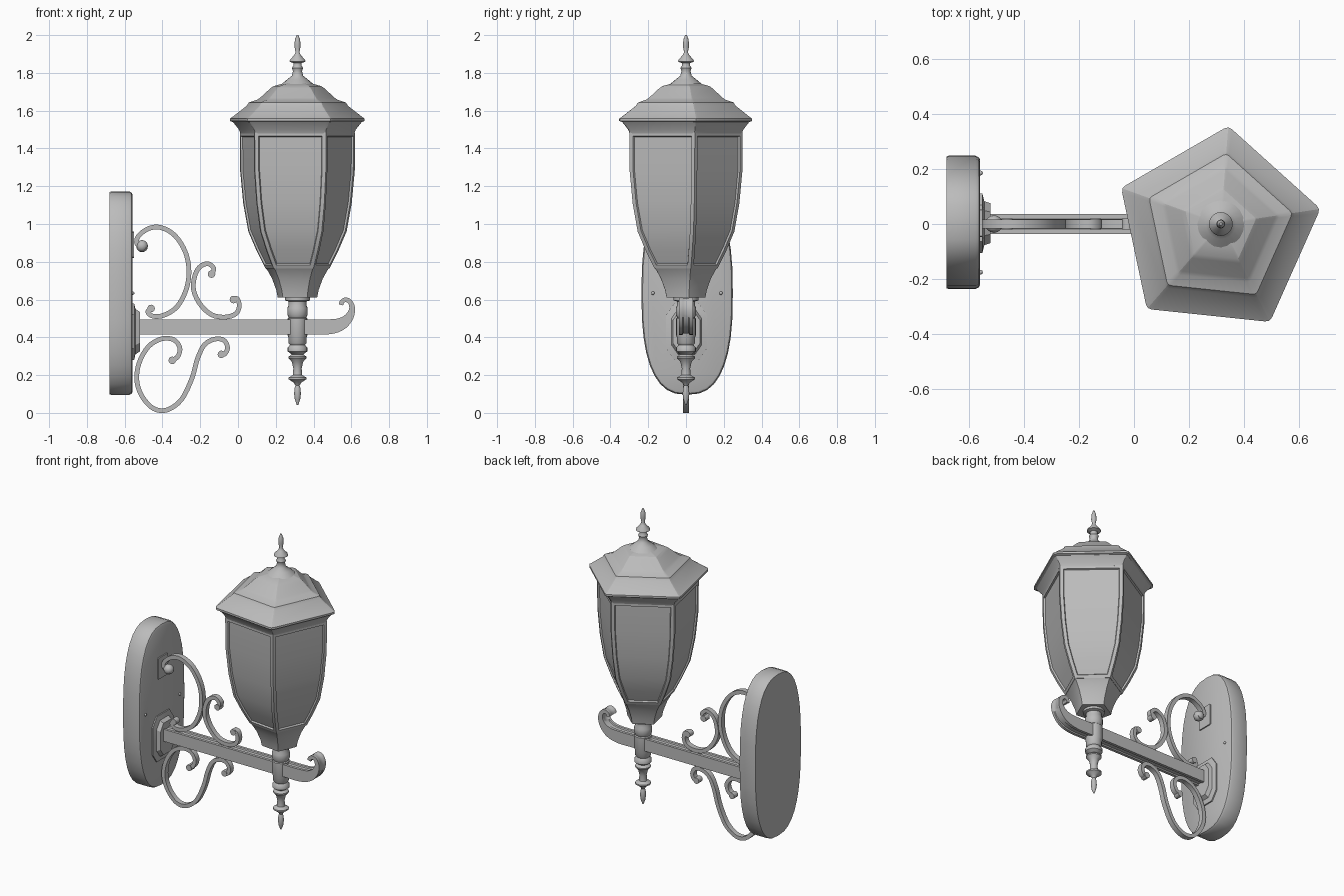
import bpy, bmesh, math
from mathutils import Vector

if "Cube" in bpy.data.objects:
    bpy.data.objects.remove(bpy.data.objects["Cube"])

grey = bpy.data.materials.new("grey metal")
grey.diffuse_color = (0.5, 0.5, 0.5, 1)
grey.use_nodes = True
grey.node_tree.nodes["Principled BSDF"].inputs["Base Color"].default_value = grey.diffuse_color
AX = 0.315  # lantern axis in x


def finish(name, bm, angle=30):
    bmesh.ops.recalc_face_normals(bm, faces=bm.faces[:])
    me = bpy.data.meshes.new(name)
    bm.to_mesh(me)
    bm.free()
    me.materials.append(grey)
    me.shade_smooth()
    me.set_sharp_from_angle(angle=math.radians(angle))
    ob = bpy.data.objects.new(name, me)
    bpy.context.collection.objects.link(ob)
    return ob


def loft(rings):
    """Skin closed rings of equal length and cap both ends."""
    bm = bmesh.new()
    vs = [[bm.verts.new(p) for p in r] for r in rings]
    n = len(rings[0])
    for a, b in zip(vs, vs[1:]):
        for j in range(n):
            bm.faces.new((a[j], a[(j + 1) % n], b[(j + 1) % n], b[j]))
    bm.faces.new(vs[0])
    bm.faces.new(vs[-1])
    bmesh.ops.recalc_face_normals(bm, faces=bm.faces[:])
    bm.faces.ensure_lookup_table()
    return bm


def pent(half, z, round_=0.0):
    """Turned pentagon, its bounding box centred on the lantern axis."""
    r = half / 0.945
    ps = []
    for k in range(5):
        a = math.radians(12 + 72 * k)
        ps.append(Vector((AX + r * (math.cos(a) - 0.033), r * (math.sin(a) - 0.064), z)))
    if not round_:
        return ps
    out = []
    for k, p in enumerate(ps):
        a, b = p.lerp(ps[k - 1], round_), p.lerp(ps[(k + 1) % 5], round_)
        out += [a, (a + b) / 4 + p / 2, b]
    return out


def lathe(name, profile, n=20):
    rings = [[(AX + r * math.cos(t * math.tau / n), r * math.sin(t * math.tau / n), z)
              for t in range(n)] for r, z in profile]
    return finish(name, loft(rings), 40)


def smooth_path(pts, sub=4):
    """Catmull-Rom through points of any dimension."""
    P = [Vector(p) for p in pts]
    P = [2 * P[0] - P[1]] + P + [2 * P[-1] - P[-2]]
    out = []
    for i in range(1, len(P) - 2):
        a, b, c, d = P[i - 1:i + 3]
        for s in range(sub):
            t = s / sub
            out.append(0.5 * (2 * b + (c - a) * t + (2 * a - 5 * b + 4 * c - d) * t * t
                              + (3 * b - a - 3 * c + d) * t ** 3))
    return out + [P[-2]]


def ribbon(name, pts, section):
    """Sweep section(w) -> [(normal offset, y)] along (x, z, half width) points."""
    path = smooth_path(pts)
    rings = []
    for i, p in enumerate(path):
        d = path[min(i + 1, len(path) - 1)] - path[max(i - 1, 0)]
        nrm = Vector((-d[1], d[0])).normalized()
        rings.append([(p[0] + nrm.x * o, y, p[1] + nrm.y * o) for o, y in section(p[2])])
    return finish(name, loft(rings), 40)


def scroll(name, pts, tips=(0.02, 0.02)):
    ribbon(name, [(x, z, 0.0125) for x, z in pts],
           lambda w: [(w, -0.017), (w, 0.017), (-w, 0.017), (-w, -0.017)])
    for k, r in zip((0, -1), tips):  # rolled ends
        x, z = pts[k]
        rings = [[(x + r * math.cos(t * math.tau / 12), y, z + r * math.sin(t * math.tau / 12))
                  for t in range(12)] for y in (-0.02, 0.02)]
        finish(name + "_tip", loft(rings), 40)


# lantern roof: cove, rim and three stepped tiers
roof = [(0.28, 1.47), (0.305, 1.48), (0.313, 1.50), (0.345, 1.54), (0.361, 1.545), (0.361, 1.558),
        (0.35, 1.565), (0.272, 1.625), (0.26, 1.643), (0.215, 1.658), (0.2, 1.668), (0.145, 1.718),
        (0.128, 1.73), (0.06, 1.748)]
finish("lantern_roof", loft([pent(h, z, 0.04) for h, z in roof]), 20)

# lantern body with a sunken panel on each side
body = [(0.17, 0.765), (0.215, 0.855), (0.26, 0.96), (0.287, 1.11), (0.303, 1.28), (0.305, 1.485)]
bm = loft([pent(h, z) for h, z in body])
sides = bm.faces[:5 * (len(body) - 1)]
for j in range(5):
    bmesh.ops.inset_region(bm, faces=sides[j::5], thickness=0.02, use_even_offset=True,
                           use_boundary=True)
    bmesh.ops.inset_region(bm, faces=sides[j::5], thickness=0.004, depth=-0.01,
                           use_even_offset=True, use_boundary=True)
finish("lantern_body", bm, 25)

# flared neck under the body
neck = [(0.105, 0.61), (0.113, 0.65), (0.135, 0.71), (0.16, 0.755), (0.172, 0.77), (0.172, 0.78)]
finish("lantern_neck", loft([pent(h, z, 0.03) for h, z in neck]))

# turned finial on top and turned stem below
lathe("top_finial", [(0.085, 1.74), (0.055, 1.765), (0.03, 1.785), (0.024, 1.81), (0.03, 1.825),
                     (0.022, 1.838), (0.022, 1.852), (0.043, 1.86), (0.04, 1.87), (0.018, 1.893),
                     (0.01, 1.91), (0.016, 1.94), (0.014, 1.975), (0.005, 2.0)])
lathe("stem", [(0.004, 0.043), (0.014, 0.07), (0.018, 0.1), (0.016, 0.13), (0.011, 0.145),
               (0.02, 0.16), (0.047, 0.178), (0.047, 0.187), (0.025, 0.2), (0.022, 0.235),
               (0.03, 0.27), (0.047, 0.29), (0.047, 0.298), (0.03, 0.31), (0.052, 0.325),
               (0.052, 0.345), (0.04, 0.36), (0.048, 0.37), (0.048, 0.4), (0.052, 0.41),
               (0.052, 0.5), (0.046, 0.505), (0.054, 0.52), (0.054, 0.555), (0.047, 0.57),
               (0.047, 0.59), (0.065, 0.595), (0.065, 0.612)])


# arm: grooved bar ending in an upward curl
def arm_section(w):
    top = [(w, -0.036), (w, -0.018), (w * 0.82, -0.014), (w * 0.82, 0.014), (w, 0.018), (w, 0.036)]
    return top + [(-o, y) for o, y in reversed(top)]


ribbon("arm", [(-0.54, 0.455, 0.04), (0.0, 0.455, 0.04), (0.35, 0.455, 0.04), (0.47, 0.455, 0.04),
               (0.54, 0.468, 0.034), (0.585, 0.503, 0.024), (0.604, 0.548, 0.016),
               (0.595, 0.585, 0.013), (0.572, 0.599, 0.012), (0.552, 0.59, 0.012),
               (0.545, 0.572, 0.012)], arm_section)

# scrolls
scroll("upper_scroll", [(-0.505, 0.875), (-0.535, 0.895), (-0.528, 0.935), (-0.475, 0.975),
                        (-0.41, 0.982), (-0.335, 0.94), (-0.28, 0.855), (-0.26, 0.76),
                        (-0.272, 0.66), (-0.32, 0.565), (-0.39, 0.518), (-0.45, 0.512),
                        (-0.478, 0.535), (-0.46, 0.553)])
scroll("small_scroll", [(-0.14, 0.735), (-0.128, 0.765), (-0.16, 0.79), (-0.205, 0.77),
                        (-0.23, 0.72), (-0.235, 0.65), (-0.2, 0.575), (-0.14, 0.52),
                        (-0.07, 0.507), (-0.012, 0.525), (0.007, 0.567), (-0.005, 0.605),
                        (-0.024, 0.6)])
scroll("lower_scroll", [(-0.348, 0.278), (-0.318, 0.3), (-0.308, 0.345), (-0.34, 0.387),
                        (-0.405, 0.392), (-0.475, 0.35), (-0.525, 0.26), (-0.535, 0.165),
                        (-0.505, 0.083), (-0.445, 0.022), (-0.375, 0.016), (-0.3, 0.07),
                        (-0.245, 0.18), (-0.215, 0.285), (-0.178, 0.36), (-0.125, 0.39),
                        (-0.075, 0.385), (-0.055, 0.345), (-0.07, 0.312), (-0.088, 0.31)])
bm = bmesh.new()
bmesh.ops.create_uvsphere(bm, u_segments=14, v_segments=8, radius=0.032)
bmesh.ops.translate(bm, vec=(-0.508, 0, 0.883), verts=bm.verts)
finish("scroll_ball", bm, 60)


# wall plate: rounded oblong with a softened front edge
def oblong(x, inset, n=36):
    out = []
    for t in range(n):
        c, s = math.cos(t * math.tau / n), math.sin(t * math.tau / n)
        e = 2 / 2.6
        out.append((x, 0.006 + (0.242 - inset) * math.copysign(abs(c) ** e, c),
                    0.634 + (0.538 - inset) * math.copysign(abs(s) ** e, s)))
    return out


finish("wall_plate", loft([oblong(-0.68, 0.003), oblong(-0.672, 0), oblong(-0.575, 0),
                           oblong(-0.563, 0.006), oblong(-0.558, 0.016)]))


# stepped mount for the arm
def octagon(x, hy, hz, c):
    q = [(hy, hz - c), (hy - c * 0.7, hz)]
    pts = q + [(-y, z) for y, z in reversed(q)]
    pts += [(-y, -z) for y, z in pts]
    return [(x, 0.003 + y, 0.43 + z) for y, z in pts]


finish("arm_mount", loft([octagon(-0.565, 0.108, 0.15, 0.06), octagon(-0.55, 0.108, 0.15, 0.06),
                          octagon(-0.543, 0.08, 0.12, 0.05), octagon(-0.52, 0.072, 0.105, 0.045)]))

# small plate behind the upper scroll, and screws
finish("scroll_plate", loft([octagon(-0.565, 0.05, 0.07, 0.004), octagon(-0.55, 0.05, 0.07, 0.004)])
       ).location.z = 0.46
for y in (-0.175, 0.185):
    bm = bmesh.new()
    bmesh.ops.create_uvsphere(bm, u_segments=8, v_segments=6, radius=0.009)
    bmesh.ops.translate(bm, vec=(-0.557, y, 0.634), verts=bm.verts)
    finish("screw", bm, 60)
